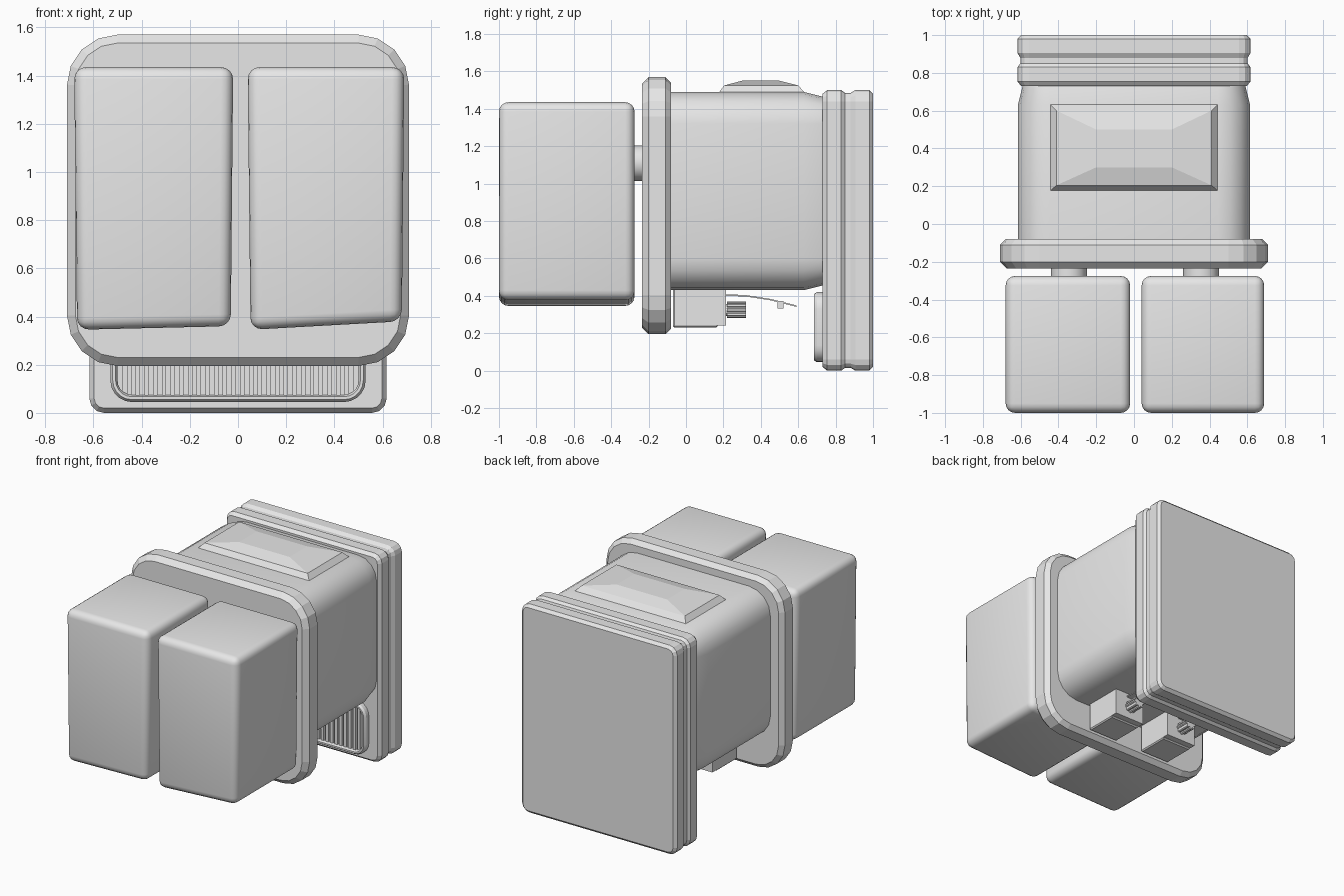
import bpy, bmesh
from math import pi, sin, cos, radians
from mathutils import Matrix

if "Cube" in bpy.data.objects:
    bpy.data.objects.remove(bpy.data.objects["Cube"])

grey = bpy.data.materials.new("plain_grey")
grey.use_nodes = True
grey.diffuse_color = (0.8, 0.8, 0.8, 1)
grey.node_tree.nodes["Principled BSDF"].inputs["Base Color"].default_value = (0.8, 0.8, 0.8, 1)


def finish(name, bm, smooth=None):
    bmesh.ops.recalc_face_normals(bm, faces=bm.faces)
    me = bpy.data.meshes.new(name)
    bm.to_mesh(me)
    bm.free()
    me.materials.append(grey)
    ob = bpy.data.objects.new(name, me)
    bpy.context.collection.objects.link(ob)
    if smooth:
        bpy.ops.object.select_all(action="DESELECT")
        ob.select_set(True)
        bpy.context.view_layer.objects.active = ob
        bpy.ops.object.shade_smooth_by_angle(angle=radians(smooth))
    return ob


def rounded(half, z0, z1, r, seg, y):
    """Rounded rectangle ring facing along y."""
    pts = []
    for k, (sx, z) in enumerate([(1, z1 - r), (-1, z1 - r), (-1, z0 + r), (1, z0 + r)]):
        for i in range(seg + 1):
            a = (k + i / seg) * pi / 2
            pts.append((sx * (half - r) + r * cos(a), y, z + r * sin(a)))
    return pts


def loft(name, rings, smooth=None, caps=True):
    bm = bmesh.new()
    vs = [[bm.verts.new(p) for p in ring] for ring in rings]
    n = len(vs[0])
    for a, b in zip(vs, vs[1:]):
        for i in range(n):
            j = (i + 1) % n
            bm.faces.new((a[i], a[j], b[j], b[i]))
    if caps:
        bm.faces.new(vs[0])
        bm.faces.new(vs[-1])
    return finish(name, bm, smooth)


def slab(name, half, z0, z1, r, seg, steps, smooth=None):
    """Rounded slab along y; steps are (y, inset)."""
    return loft(name, [rounded(half - d, z0 + d, z1 - d, max(r - d, 0.01), seg, y)
                       for y, d in steps], smooth)


def box(name, lo, hi, bevel=0, segments=1, smooth=None, shape=None):
    bm = bmesh.new()
    bmesh.ops.create_cube(bm, size=1)
    for v in bm.verts:
        v.co = [hi[i] if v.co[i] > 0 else lo[i] for i in range(3)]
        if shape:
            shape(v.co)
    if bevel:
        bmesh.ops.bevel(bm, geom=bm.edges[:], offset=bevel, segments=segments,
                        profile=0.5, affect="EDGES")
    return finish(name, bm, smooth)


def rod(name, centre, radius, depth, sides, smooth=None):
    bm = bmesh.new()
    bmesh.ops.create_cone(bm, cap_ends=True, segments=sides, radius1=radius,
                          radius2=radius, depth=depth,
                          matrix=Matrix.Translation(centre) @ Matrix.Rotation(pi / 2, 4, "X"))
    return finish(name, bm, smooth)


# Two front blocks, with a slightly slanted and narrowed underside
for side, x0, x1, rise in (("right", -0.68, -0.02, 0.015), ("left", 0.04, 0.69, 0.035)):
    def slant(co):
        if co.z < 1:
            if co.x > x0 + 0.1:
                co.z += rise
                co.x -= 0.01
            else:
                co.x += 0.012
    box(side + "_block", (x0, -1, 0.345), (x1, -0.275, 1.435), 0.05, 4, 40, slant)

# Posts joining blocks to flange
for side, x in (("right", -0.345), ("left", 0.355)):
    rod(side + "_post", (x, -0.23, 1.11), 0.095, 0.16, 16, 30)

# Flange, body and grooved back plate
slab("flange", 0.71, 0.195, 1.57, 0.21, 4,
     [(-0.235, 0.035), (-0.2, 0), (-0.11, 0), (-0.08, 0.03)])
slab("body", 0.615, 0.43, 1.49, 0.17, 4, [(-0.1, 0), (0.63, 0), (0.75, 0.03)], 25)
slab("back_plate", 0.617, 0, 1.5, 0.06, 3,
     [(0.73, 0.02), (0.755, 0), (0.83, 0), (0.85, 0.015), (0.88, 0.015),
      (0.905, 0), (0.98, 0), (1, 0.02)])

# Raised pad on top of the body
loft("top_pad", [[(x * sx, y0 if sy < 0 else y1, z)
                  for sx, sy in ((-1, -1), (1, -1), (1, 1), (-1, 1))]
                 for x, y0, y1, z in ((0.45, 0.17, 0.64, 1.48), (0.41, 0.205, 0.6, 1.525),
                                      (0.2, 0.3, 0.5, 1.55))])

# Grille: raised rim and upright slats on the back plate
rim = [(0.74, 0), (0.7, 0), (0.685, 0.01), (0.685, 0.022), (0.7, 0.03), (0.74, 0.03)]
loft("grille_rim", [rounded(0.53 - d, 0.045 + d, 0.42 - d, 0.09 - d, 5, y)
                    for y, d in rim], 30, caps=False)
slats = 27
for i in range(slats):
    x = -0.47 + 0.94 * i / (slats - 1)
    box("grille_slat", (x - 0.011, 0.7, 0.075), (x + 0.011, 0.74, 0.39))

# Underside connectors with ribbed knobs and thin bent strips
for side, x in (("right", -0.24), ("left", 0.22)):
    box(side + "_connector", (x - 0.12, -0.07, 0.23), (x + 0.12, 0.17, 0.45), 0.008)
    box(side + "_connector_end", (x - 0.12, 0.15, 0.24), (x + 0.12, 0.215, 0.45))
    rod(side + "_knob", (x, 0.25, 0.325), 0.032, 0.14, 12)
    for i in range(8):
        a = i * pi / 4
        rod(side + "_knob_rib", (x + 0.034 * cos(a), 0.27, 0.325 + 0.034 * sin(a)),
            0.01, 0.1, 6)
    path = [(0.2, 0.405), (0.32, 0.4), (0.45, 0.38), (0.59, 0.345)]
    loft(side + "_strip", [[(x + 0.025 * sx, y, z + 0.004 * sz)
                            for sx, sz in ((-1, -1), (1, -1), (1, 1), (-1, 1))]
                           for y, z in path])
    box(side + "_strip_tab", (x - 0.02, 0.49, 0.333), (x + 0.02, 0.52, 0.372))
